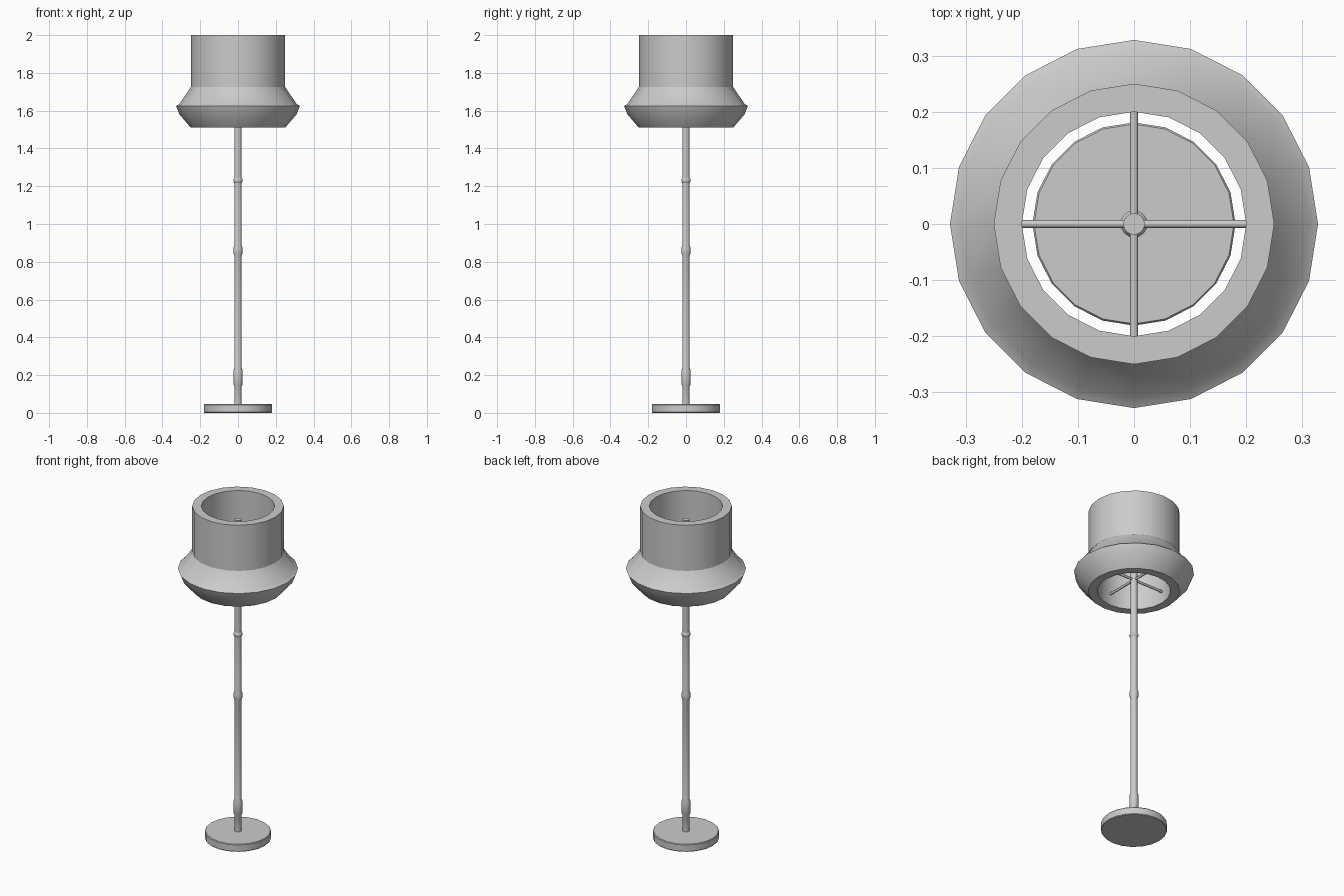
import bpy, bmesh, math

if "Cube" in bpy.data.objects:
    bpy.data.objects.remove(bpy.data.objects["Cube"])

SIDES = 20


def finish(name, bm, angle=30):
    bmesh.ops.recalc_face_normals(bm, faces=bm.faces[:])
    mesh = bpy.data.meshes.new(name)
    bm.to_mesh(mesh)
    bm.free()
    obj = bpy.data.objects.new(name, mesh)
    bpy.context.collection.objects.link(obj)
    bpy.ops.object.select_all(action='DESELECT')
    obj.select_set(True)
    bpy.context.view_layer.objects.active = obj
    bpy.ops.object.shade_smooth_by_angle(angle=math.radians(angle))
    return obj


def lathe(name, profile, closed=False):
    """Spin (radius, z) points round z; open profiles get flat end caps."""
    bm = bmesh.new()
    rings = []
    for r, z in profile:
        rings.append([bm.verts.new((r * math.cos(math.tau * i / SIDES),
                                    r * math.sin(math.tau * i / SIDES), z))
                      for i in range(SIDES)])
    pairs = list(zip(rings, rings[1:]))
    if closed:
        pairs.append((rings[-1], rings[0]))
    else:
        bm.faces.new(rings[0])
        bm.faces.new(rings[-1])
    for a, b in pairs:
        for i in range(SIDES):
            j = (i + 1) % SIDES
            bm.faces.new((a[i], a[j], b[j], b[i]))
    return finish(name, bm)


# Round foot with a slightly eased rim
lathe("base", [(0.178, 0), (0.181, 0.004), (0.181, 0.042), (0.178, 0.046)])

# Pole with three turned collars
lathe("pole", [
    (0.019, 0.04), (0.019, 0.14), (0.024, 0.15), (0.024, 0.225), (0.019, 0.24),
    (0.019, 0.83), (0.024, 0.847), (0.024, 0.873), (0.019, 0.89),
    (0.019, 1.217), (0.024, 1.225), (0.024, 1.236), (0.019, 1.244),
    (0.019, 1.92)])

# Thick hollow shade with a flared skirt
lathe("lampshade", [
    (0.25, 2.0), (0.25, 1.725), (0.31, 1.636), (0.328, 1.625),
    (0.31, 1.58), (0.25, 1.51), (0.20, 1.51), (0.20, 2.0)], closed=True)

# Four spokes holding the shade
for k, side in enumerate(("right", "back", "left", "front")):
    bm = bmesh.new()
    bmesh.ops.create_cone(bm, cap_ends=True, segments=8, radius1=0.0075,
                          radius2=0.0075, depth=0.2)
    spoke = finish("spoke_" + side, bm, 50)
    a = k * math.pi / 2
    spoke.rotation_euler = (0, math.pi / 2, a)
    spoke.location = (0.1 * math.cos(a), 0.1 * math.sin(a), 1.58)
